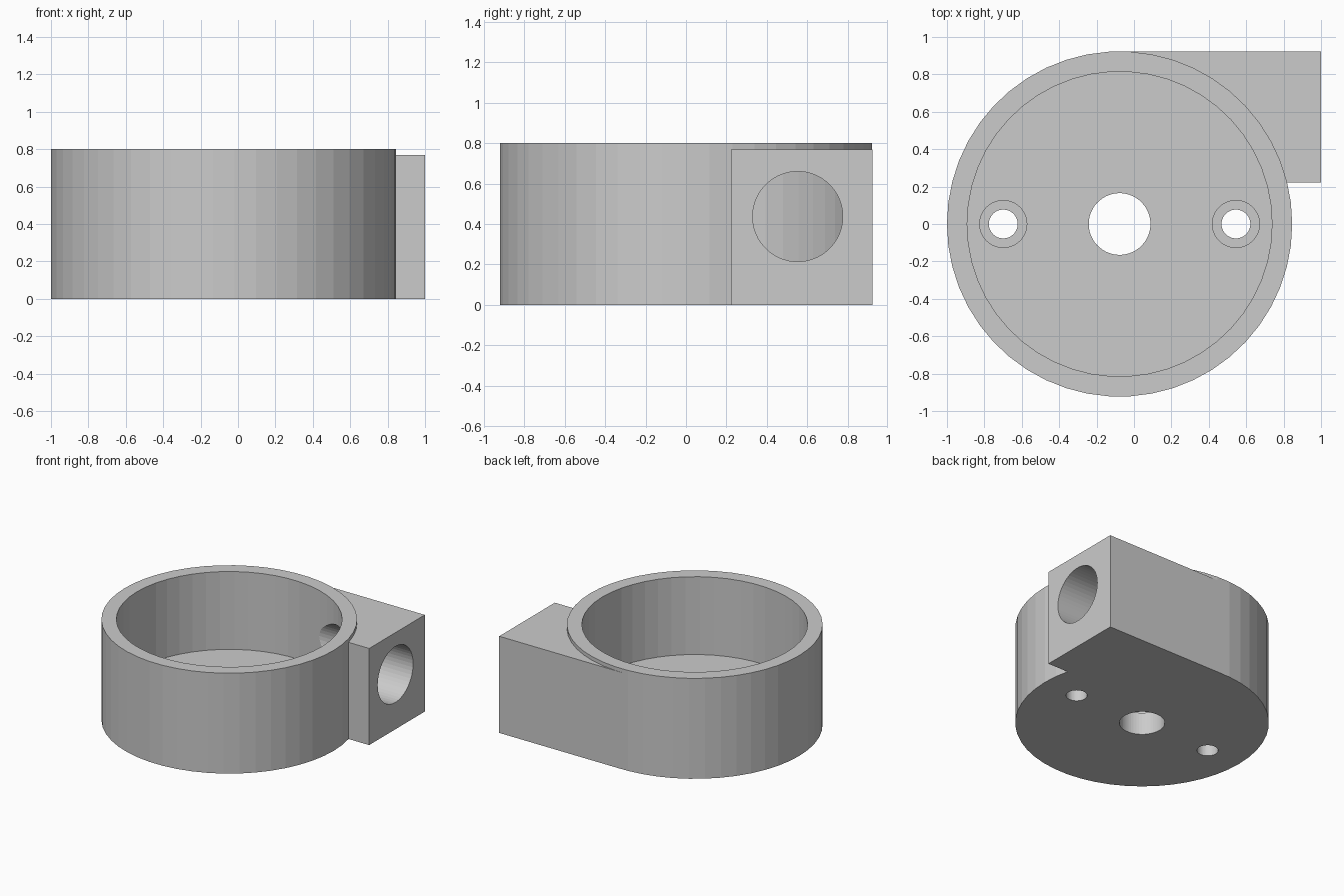
import bpy
from math import pi

if "Cube" in bpy.data.objects:
    bpy.data.objects.remove(bpy.data.objects["Cube"], do_unlink=True)

CX, R, INNER, HEIGHT, FLOOR = -0.077, 0.923, 0.815, 0.8, 0.18
SIDES = 50

grey = bpy.data.materials.new("plain_grey")
grey.use_nodes = True
grey.diffuse_color = (0.6, 0.6, 0.6, 1)
grey.node_tree.nodes["Principled BSDF"].inputs["Base Color"].default_value = (0.6, 0.6, 0.6, 1)


def finish(name):
    ob = bpy.context.object
    ob.name = name
    bpy.ops.object.transform_apply(location=True, rotation=True, scale=True)
    ob.data.materials.append(grey)
    return ob


def post(name, x, radius, z0, z1):
    """Upright cylinder with a corner on the x axis."""
    bpy.ops.mesh.primitive_cylinder_add(vertices=SIDES, radius=radius, depth=z1 - z0,
                                        location=(x, 0, (z0 + z1) / 2), rotation=(0, 0, pi / 2))
    return finish(name)


def combine(target, other, operation):
    mod = target.modifiers.new(operation.title(), "BOOLEAN")
    mod.operation, mod.object, mod.solver = operation, other, "EXACT"
    bpy.context.view_layer.objects.active = target
    bpy.ops.object.modifier_apply(modifier=mod.name)
    bpy.data.objects.remove(other, do_unlink=True)


# Round cup with the square side inlet
housing = post("housing", CX, R, 0, HEIGHT)
x0, x1, y0, y1, top = CX, 1.0, 0.223, R, 0.77
bpy.ops.mesh.primitive_cube_add(size=1, location=((x0 + x1) / 2, (y0 + y1) / 2, top / 2))
bpy.context.object.scale = (x1 - x0, y1 - y0, top)
combine(housing, finish("inlet_block"), "UNION")

# Main cavity and centre hole
combine(housing, post("cavity", CX, INNER, FLOOR, 1), "DIFFERENCE")
combine(housing, post("centre_hole", CX, 0.165, -0.1, 0.4), "DIFFERENCE")

# Counterbored screw holes
for side in (-1, 1):
    x = CX + side * 0.622
    combine(housing, post("screw_hole", x, 0.077, -0.1, 0.4), "DIFFERENCE")
    combine(housing, post("screw_recess", x, 0.126, 0.09, 0.4), "DIFFERENCE")

# Inlet bore, running through the block into the cavity
bpy.ops.mesh.primitive_cylinder_add(vertices=SIDES, radius=0.223, depth=1.0,
                                    location=(0.6, 0.553, 0.437), rotation=(0, pi / 2, 0))
combine(housing, finish("inlet_bore"), "DIFFERENCE")
